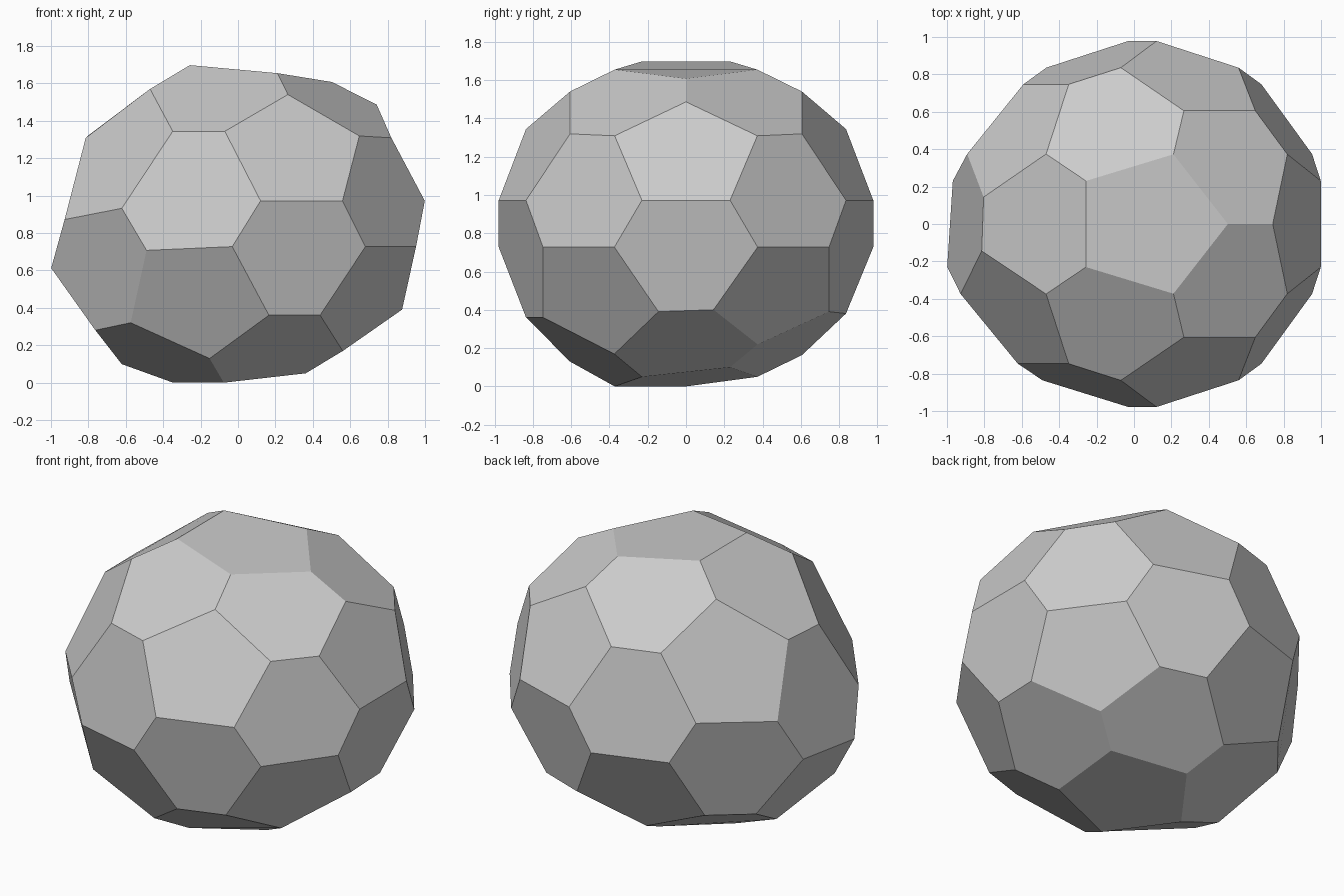
import bpy, bmesh, math
from mathutils import Vector

if "Cube" in bpy.data.objects:
    bpy.data.objects.remove(bpy.data.objects["Cube"])

RADIUS, CUT = 1.15, 0.381          # icosahedron size, share cut off each edge end
CENTRE = Vector((0.045, 0, 0.85))

# Dents: (dx, dz) for each ring of corners from the top down, ordered from +x
# round to -x; the front half first, then the back half.
O = (0, 0)
TOP = [(.065, -.15), (.045, -.103), (.015, -.06)]
SHOULDER = [(.06, -.12), (.025, -.066), (0, -.036)]
UPPER = [(.017, -.055), (.015, -.045), (.005, -.02), (0, -.02)]
DENTS = [
    (TOP, TOP[1:]),
    (SHOULDER, SHOULDER[1:]),
    (UPPER + [(-.027, -.055)], UPPER + [(-.017, -.045)]),
    ([O, O, O, (-.03, -.04), (-.065, -.10)], [O, O, O, O, (-.03, -.05)]),
    ([O, O, O, (-.02, -.02), (-.09, -.115)], [O, O, O, O, (-.06, -.075)]),
    ([(0, .055), (0, .025), (0, .025), (-.03, -.015), (-.05, -.055)],
     [(0, .065), (0, .055), (0, .045), (-.01, 0), (-.03, -.03)]),
    ([(0, .076), (0, .036), (-.03, .006)], [(0, .126), (0, .07)]),
    ([(0, .108), (0, .058), (0, .058)], [(0, .158), (0, .108)]),
]

# Truncated icosahedron: a hexagon from every triangle, a pentagon at every tip
ico = bmesh.new()
bmesh.ops.create_icosphere(ico, subdivisions=1, radius=RADIUS)
bm = bmesh.new()
corner = {}
for v in ico.verts:
    for e in v.link_edges:
        w = e.other_vert(v)
        corner[v.index, w.index] = bm.verts.new(v.co.lerp(w.co, CUT))
for f in ico.faces:
    ids = [v.index for v in f.verts]
    hexagon = []
    for a, b in zip(ids, ids[1:] + ids[:1]):
        hexagon += [corner[a, b], corner[b, a]]
    bm.faces.new(hexagon)
ico.free()
bmesh.ops.holes_fill(bm, edges=[e for e in bm.edges if e.is_boundary], sides=5)
bmesh.ops.recalc_face_normals(bm, faces=bm.faces[:])

# Push the rings of corners in and out
rings = {}
for v in bm.verts:
    rings.setdefault(round(v.co.z, 2), []).append(v)
for height, dents in zip(sorted(rings, reverse=True), DENTS):
    ring = sorted(rings[height], key=lambda v: math.atan2(abs(v.co.y), v.co.x))
    halves = ([v for v in ring if v.co.y < 1e-4], [v for v in ring if v.co.y >= 1e-4])
    for half, moves in zip(halves, dents):
        for v, (dx, dz) in zip(half, moves):
            v.co += Vector((dx, 0, dz))
for v in bm.verts:
    v.co += CENTRE

# Dented ball
mesh = bpy.data.meshes.new("dented_ball")
bm.to_mesh(mesh)
bm.free()
grey = bpy.data.materials.new("light_grey")
grey.diffuse_color = (0.6, 0.6, 0.6, 1)
grey.use_nodes = True
grey.node_tree.nodes["Principled BSDF"].inputs["Base Color"].default_value = grey.diffuse_color
mesh.materials.append(grey)
ball = bpy.data.objects.new("dented_ball", mesh)
bpy.context.collection.objects.link(ball)
